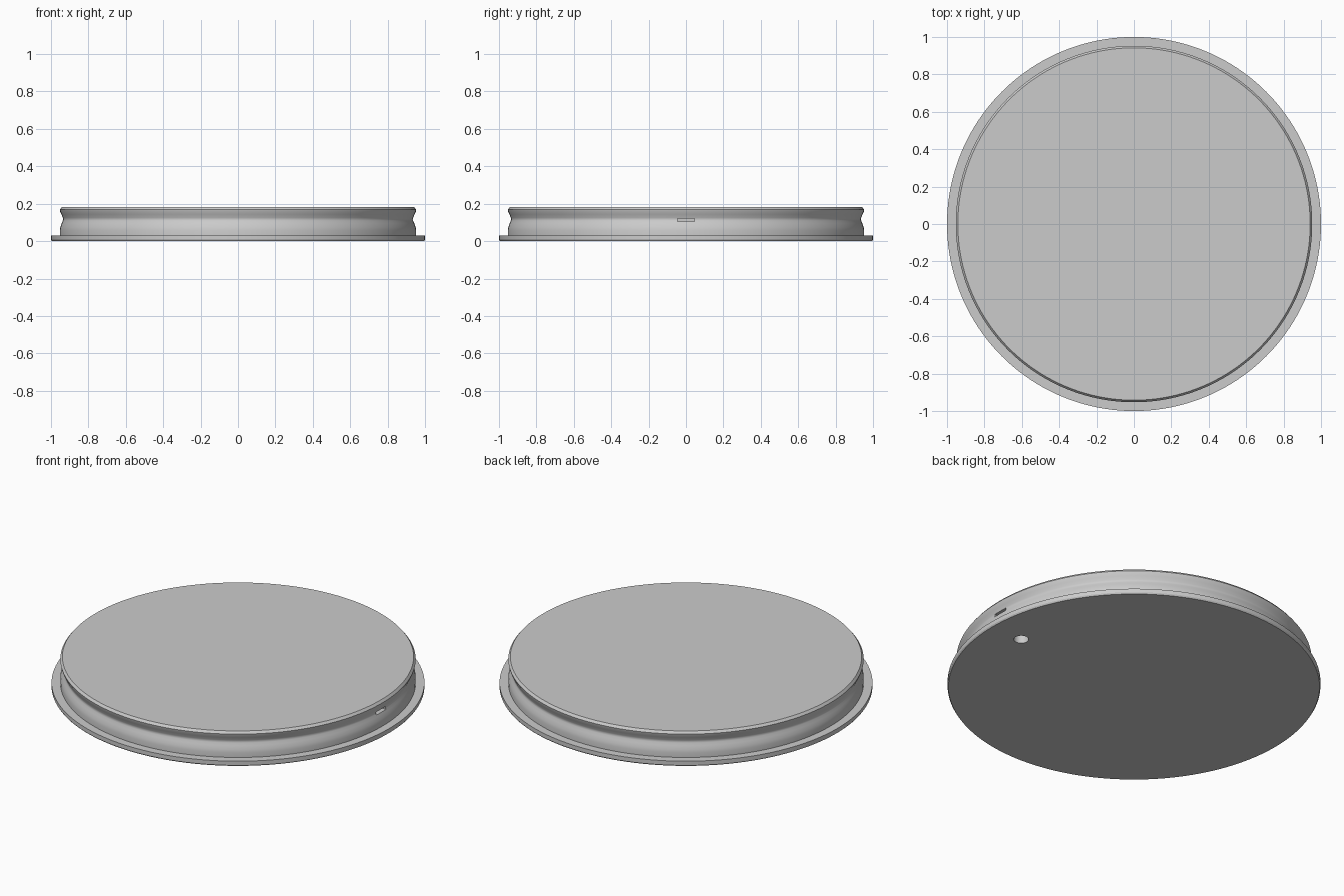
import bpy, bmesh, math

if "Cube" in bpy.data.objects:
    bpy.data.objects.remove(bpy.data.objects["Cube"])

SEGMENTS = 160

grey = bpy.data.materials.new("light grey")
grey.diffuse_color = (0.6, 0.6, 0.6, 1)
grey.use_nodes = True
grey.node_tree.nodes["Principled BSDF"].inputs["Base Color"].default_value = grey.diffuse_color


def lathe(name, profile):
    """Closed solid turned around z from (radius, height) points."""
    bm = bmesh.new()
    rings = []
    for r, z in profile:
        rings.append([bm.verts.new((r * math.cos(2 * math.pi * i / SEGMENTS),
                                    r * math.sin(2 * math.pi * i / SEGMENTS), z))
                      for i in range(SEGMENTS)])
    for low, high in zip(rings, rings[1:]):
        for i in range(SEGMENTS):
            j = (i + 1) % SEGMENTS
            bm.faces.new((low[i], low[j], high[j], high[i]))
    bm.faces.new(rings[0][::-1])
    bm.faces.new(rings[-1])
    mesh = bpy.data.meshes.new(name)
    bm.to_mesh(mesh)
    bm.free()
    mesh.materials.append(grey)
    obj = bpy.data.objects.new(name, mesh)
    bpy.context.collection.objects.link(obj)
    return obj


def cut(target, cutter):
    """Subtract the cutter from the target, then discard the cutter."""
    cutter.data.materials.append(grey)
    mod = target.modifiers.new("cut", 'BOOLEAN')
    mod.operation = 'DIFFERENCE'
    mod.solver = 'EXACT'
    mod.object = cutter
    bpy.context.view_layer.objects.active = target
    bpy.ops.object.modifier_apply(modifier=mod.name)
    bpy.data.objects.remove(cutter)


# Round puck: base flange, grooved side wall and chamfered top
puck = lathe("puck_body", [
    (0.995, 0.0), (1.0, 0.008), (1.0, 0.03), (0.953, 0.03),
    (0.953, 0.058), (0.950, 0.075), (0.943, 0.095), (0.937, 0.109),
    (0.935, 0.117), (0.937, 0.125), (0.944, 0.143), (0.951, 0.158),
    (0.953, 0.168), (0.942, 0.182)])

# Port slot in the groove on the right side
bpy.ops.mesh.primitive_cube_add(size=1, location=(0.94, 0, 0.113))
slot = bpy.context.object
slot.scale = (0.12, 0.09, 0.017)
cut(puck, slot)

# Round hole in the underside, near the port
bpy.ops.mesh.primitive_cylinder_add(vertices=48, radius=0.04, depth=0.16,
                                    location=(0.79, 0, 0))
cut(puck, bpy.context.object)

# Smooth the round walls, keep rims crisp
bpy.ops.object.select_all(action='DESELECT')
puck.select_set(True)
bpy.context.view_layer.objects.active = puck
bpy.ops.object.shade_smooth_by_angle(angle=math.radians(30))
